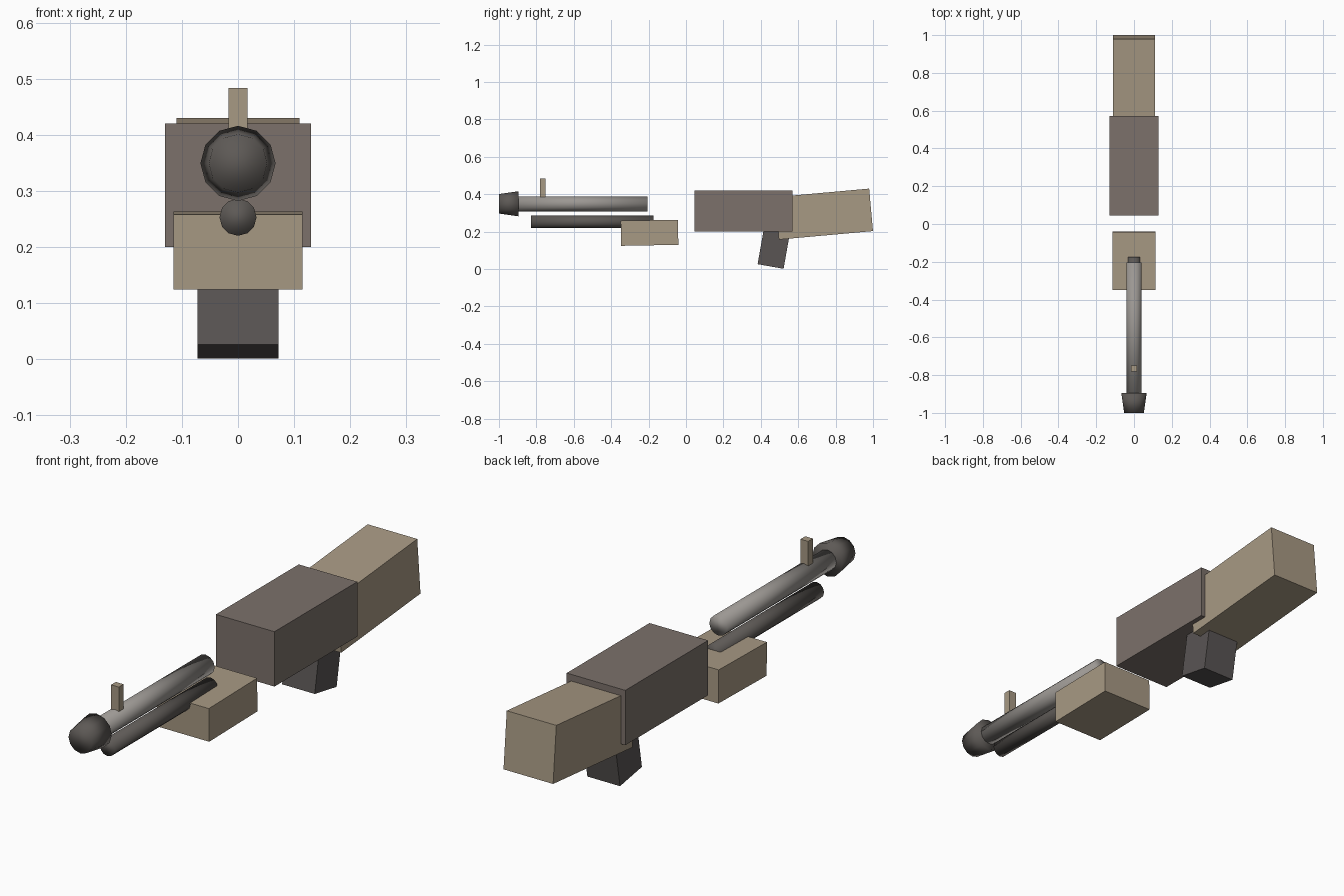
import bpy, bmesh
from math import radians
from mathutils import Matrix

if "Cube" in bpy.data.objects:
    bpy.data.objects.remove(bpy.data.objects["Cube"])


def material(name, rgb):
    m = bpy.data.materials.new(name)
    m.diffuse_color = (*rgb, 1)
    m.use_nodes = True
    m.node_tree.nodes["Principled BSDF"].inputs["Base Color"].default_value = m.diffuse_color
    return m


wood = material("wood", (0.39, 0.32, 0.23))
casing = material("casing", (0.20, 0.165, 0.145))
steel = material("steel", (0.33, 0.31, 0.29))
dark_steel = material("dark_steel", (0.11, 0.10, 0.092))
rubber = material("rubber", (0.10, 0.09, 0.088))


def finish(name, bm, mat, smooth=False):
    for f in bm.faces:
        f.smooth = smooth
    mesh = bpy.data.meshes.new(name)
    bm.to_mesh(mesh)
    bm.free()
    mesh.materials.append(mat)
    ob = bpy.data.objects.new(name, mesh)
    bpy.context.collection.objects.link(ob)
    return ob


def box(name, size, y, z, mat, tilt=0):
    bm = bmesh.new()
    bmesh.ops.create_cube(bm, size=1, matrix=Matrix.Diagonal((*size, 1)))
    ob = finish(name, bm, mat)
    ob.location = (0, y, z)
    ob.rotation_euler.x = radians(tilt)
    return ob


def tube(name, y_front, y_back, z, r_front, r_back, mat):
    bm = bmesh.new()
    bmesh.ops.create_cone(bm, cap_ends=True, segments=12, radius1=r_back,
                          radius2=r_front, depth=y_back - y_front)
    ob = finish(name, bm, mat, smooth=True)
    ob.location = (0, (y_front + y_back) / 2, z)
    ob.rotation_euler.x = radians(90)
    return ob


# Rear half: receiver, stock, grip
box("receiver", (0.26, 0.525, 0.22), 0.308, 0.31, casing)
box("stock", (0.22, 0.505, 0.228), 0.738, 0.294, wood, 5.15)
box("grip", (0.145, 0.141, 0.25), 0.474, 0.137, rubber, -10)

# Front half: sliding handle, barrel, magazine tube, muzzle, sight
box("pump_handle", (0.23, 0.306, 0.134), -0.195, 0.194, wood, 1)
tube("barrel", -0.90, -0.205, 0.349, 0.040, 0.040, steel)
tube("magazine_tube", -0.828, -0.175, 0.253, 0.033, 0.033, dark_steel)
tube("muzzle", -1.0, -0.896, 0.349, 0.052, 0.067, dark_steel)
box("front_sight", (0.034, 0.03, 0.10), -0.765, 0.433, wood)
